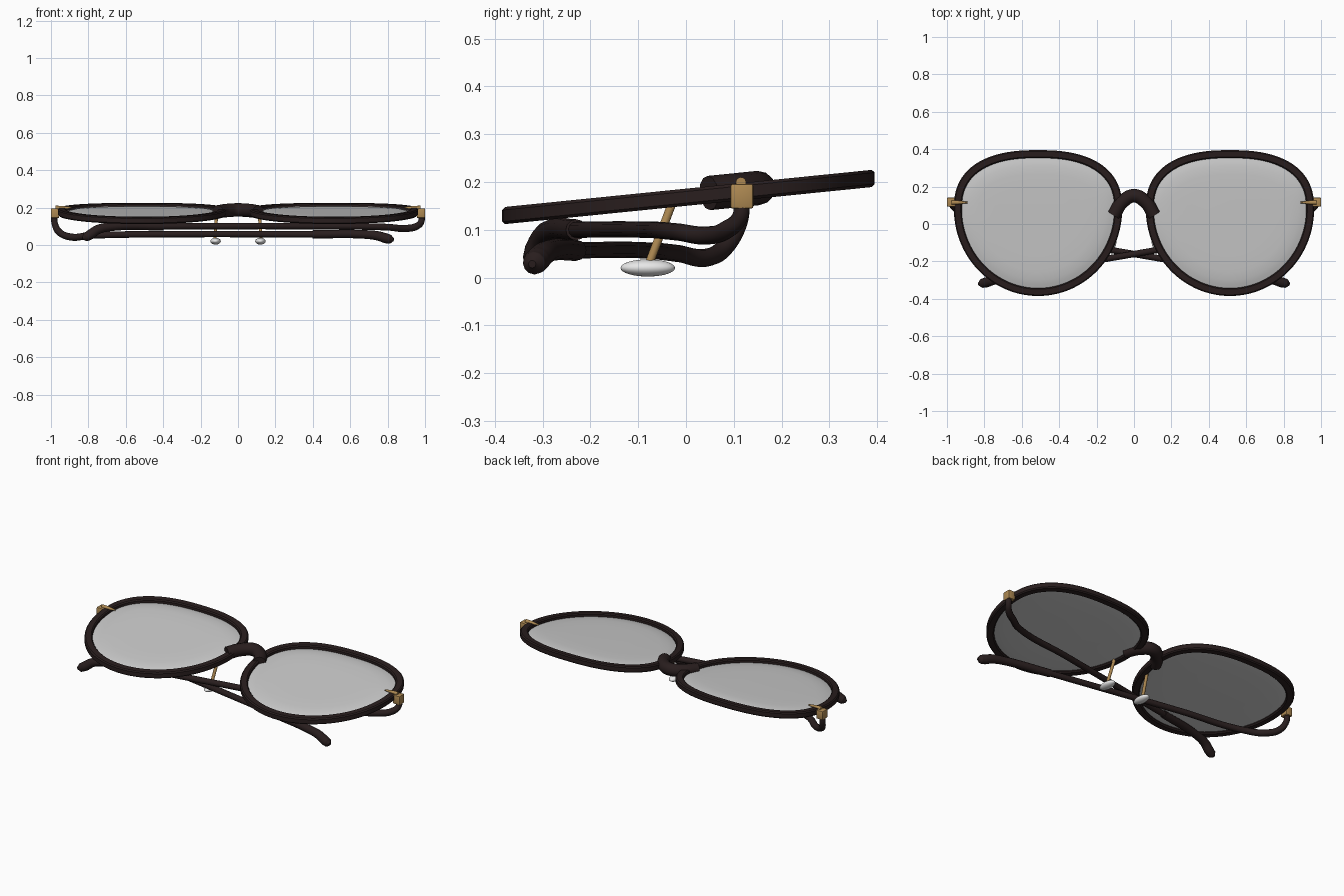
import bpy, bmesh, math
from mathutils import Vector

cube = bpy.data.objects.get("Cube")
if cube:
    bpy.data.objects.remove(cube)


def material(name, color, rough=0.5):
    m = bpy.data.materials.new(name)
    m.use_nodes = True
    m.diffuse_color = (*color, 1)
    node = next(n for n in m.node_tree.nodes if n.type == 'BSDF_PRINCIPLED')
    node.inputs["Base Color"].default_value = (*color, 1)
    node.inputs["Roughness"].default_value = rough
    return m


BROWN = material("dark brown", (0.022, 0.013, 0.013))
GOLD = material("gold", (0.42, 0.25, 0.085))
WHITE = material("pad white", (0.8, 0.8, 0.8))
GREY = material("lens grey", (0.6, 0.6, 0.6))


def tilt(y):
    """Height of the sloping frame plane."""
    return 0.168 + 0.101 * y


def finish(obj, mat, angle=40):
    obj.data.materials.clear()
    obj.data.materials.append(mat)
    bpy.ops.object.select_all(action='DESELECT')
    obj.select_set(True)
    bpy.context.view_layer.objects.active = obj
    bpy.ops.object.shade_smooth_by_angle(angle=math.radians(angle))
    return obj


def mesh_object(name, bm, mat, angle=40):
    bmesh.ops.recalc_face_normals(bm, faces=bm.faces)
    me = bpy.data.meshes.new(name)
    bm.to_mesh(me)
    bm.free()
    obj = bpy.data.objects.new(name, me)
    bpy.context.collection.objects.link(obj)
    return finish(obj, mat, angle)


def outline(side, inset, z, count=96):
    """Lens shape: squarish top half, rounder and deeper lower half."""
    pts = []
    for i in range(count):
        a = math.tau * (i + 0.5) / count
        c, s = math.cos(a), math.sin(a)
        power = 2 / (2.45 if s > 0 else 2.0)
        height = (0.315 if s > 0 else 0.465) - inset
        x = (0.45 - inset) * math.copysign(abs(c) ** power, c)
        y = 0.08 + height * math.copysign(abs(s) ** power, s)
        pts.append(Vector((side * (0.513 + x), y, tilt(y) + z)))
    return pts


def loft(name, side, profile, mat, ring):
    """Join outlines into a closed ring, or into a capped solid."""
    bm = bmesh.new()
    loops = [[bm.verts.new(p) for p in outline(side, *q)] for q in profile]
    pairs = list(zip(loops, loops[1:]))
    if ring:
        pairs.append((loops[-1], loops[0]))
    else:
        bm.faces.new(loops[0])
        bm.faces.new(loops[-1])
    for a, b in pairs:
        for i in range(len(a)):
            j = (i + 1) % len(a)
            bm.faces.new((a[i], a[j], b[j], b[i]))
    return mesh_object(name, bm, mat)


def tube(name, points, radii, mat):
    """Smooth round tube through points, with a radius at each."""
    cu = bpy.data.curves.new(name, 'CURVE')
    cu.dimensions = '3D'
    cu.bevel_depth = 1
    cu.bevel_resolution = 4
    cu.resolution_u = 10
    cu.use_fill_caps = True
    sp = cu.splines.new('BEZIER')
    sp.bezier_points.add(len(points) - 1)
    for bp, p, r in zip(sp.bezier_points, points, radii):
        bp.co = p
        bp.radius = r
        bp.handle_left_type = bp.handle_right_type = 'AUTO'
    obj = bpy.data.objects.new(name, cu)
    bpy.context.collection.objects.link(obj)
    bpy.ops.object.select_all(action='DESELECT')
    obj.select_set(True)
    bpy.context.view_layer.objects.active = obj
    bpy.ops.object.convert(target='MESH')
    return finish(bpy.context.view_layer.objects.active, mat, 50)


def block(name, center, size, mat):
    bm = bmesh.new()
    bmesh.ops.create_cube(bm, size=1)
    bmesh.ops.scale(bm, vec=size, verts=bm.verts)
    bmesh.ops.bevel(bm, geom=bm.edges[:], offset=0.005, segments=2,
                    affect='EDGES', profile=0.5)
    bmesh.ops.translate(bm, vec=center, verts=bm.verts)
    return mesh_object(name, bm, mat)


def ellipsoid(name, center, size, mat):
    bm = bmesh.new()
    bmesh.ops.create_uvsphere(bm, u_segments=32, v_segments=16, radius=1)
    bmesh.ops.scale(bm, vec=size, verts=bm.verts)
    bmesh.ops.translate(bm, vec=center, verts=bm.verts)
    return mesh_object(name, bm, mat, 60)


RIM = [(0, -0.012), (0, 0.012), (0.006, 0.018), (0.036, 0.018),
       (0.042, 0.012), (0.042, -0.012), (0.036, -0.018), (0.006, -0.018)]
LENS = [(0.22, 0.012), (0.13, 0.011), (0.085, 0.008), (0.06, 0.003),
        (0.034, -0.004), (0.034, -0.006), (0.06, -0.009),
        (0.085, -0.012), (0.22, -0.014)]

# Temple path across the frame, starting at its own hinge
ARM_XY = [(0.982, 0.118), (0.98, 0.112), (0.955, 0.085), (0.89, 0.045),
          (0.8, -0.015), (0.4, -0.09), (-0.42, -0.233)]
TIP_XY = [(-0.4, -0.23), (-0.68, -0.285), (-0.75, -0.3), (-0.79, -0.312),
          (-0.815, -0.318), (-0.832, -0.322)]
HEIGHTS = {
    1: ([0.16, 0.125, 0.1, 0.088, 0.095, 0.1, 0.1],
        [0.1, 0.097, 0.082, 0.055, 0.042, 0.036]),
    -1: ([0.16, 0.115, 0.068, 0.042, 0.05, 0.057, 0.057],
         [0.057, 0.056, 0.048, 0.036, 0.03, 0.028]),
}

for side, label in ((1, "left"), (-1, "right")):
    # Rim and lens
    loft(label + "_rim", side, RIM, BROWN, True)
    loft(label + "_lens", side, LENS, GREY, False)

    # Folded temple with thicker ear tip
    arm_z, tip_z = HEIGHTS[side]
    tube(label + "_temple", [(side * x, y, z) for (x, y), z in zip(ARM_XY, arm_z)],
         [0.017] * 2 + [0.019] * 2 + [0.018, 0.017, 0.017], BROWN)
    tube(label + "_temple_tip", [(side * x, y, z) for (x, y), z in zip(TIP_XY, tip_z)],
         [0.022, 0.023, 0.025, 0.027, 0.024, 0.008], BROWN)

    # Hinge block, knuckle and rivet
    block(label + "_hinge", (side * 0.978, 0.117, 0.17), (0.044, 0.048, 0.052), GOLD)
    tube(label + "_hinge_rivet", [(side * x, 0.115, 0.199) for x in (0.975, 0.94, 0.89)],
         [0.011, 0.01, 0.004], GOLD)

    # Nose pad and its arm
    ellipsoid(label + "_nose_pad", (side * 0.12, -0.08, 0.02), (0.028, 0.057, 0.018), WHITE)
    tube(label + "_pad_arm", [(side * 0.124, -0.077, 0.03), (side * 0.115, -0.028, 0.158)],
         [0.009, 0.009], GOLD)

# Arched bridge
arch = [(-0.108, 0.048), (-0.062, 0.118), (0, 0.151), (0.062, 0.118), (0.108, 0.048)]
tube("bridge", [(x, y, tilt(y) + 0.004) for x, y in arch], [0.036] * 5, BROWN)
